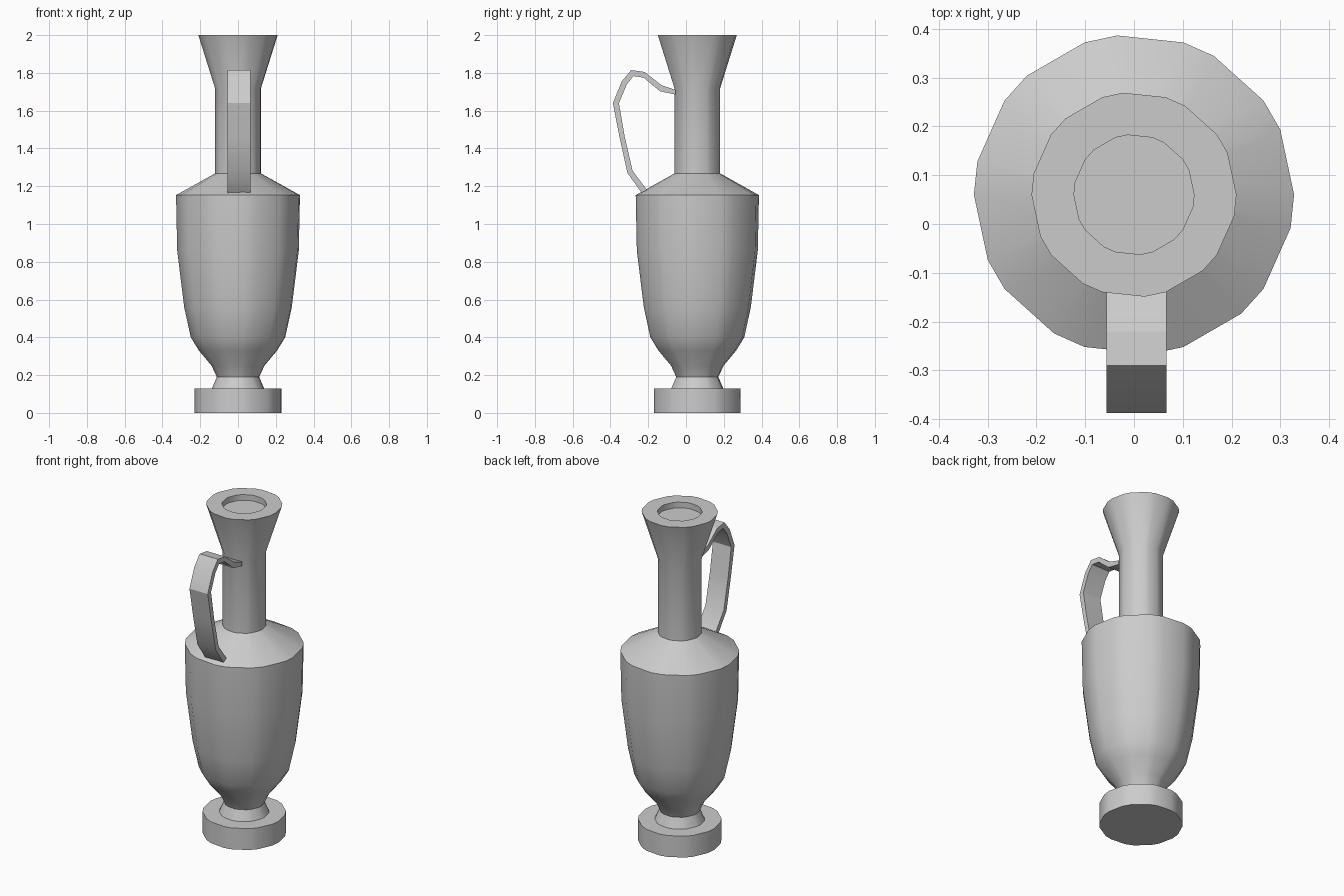
import bpy, bmesh
from math import cos, sin, radians

if "Cube" in bpy.data.objects:
    bpy.data.objects.remove(bpy.data.objects["Cube"])

AXIS_Y = 0.06
# uneven 20-sided ring: steps of 24 and 12 degrees
ANGLES = [radians(36 * k + a) for k in range(10) for a in (0, 24)]


def finish(bm, name):
    bmesh.ops.recalc_face_normals(bm, faces=bm.faces[:])
    mesh = bpy.data.meshes.new(name)
    bm.to_mesh(mesh)
    bm.free()
    obj = bpy.data.objects.new(name, mesh)
    bpy.context.collection.objects.link(obj)
    bpy.ops.object.select_all(action='DESELECT')
    obj.select_set(True)
    bpy.context.view_layer.objects.active = obj
    bpy.ops.object.shade_smooth_by_angle(angle=radians(28))
    return obj


def bridge(bm, a, b):
    n = len(a)
    for i in range(n):
        j = (i + 1) % n
        bm.faces.new((a[i], a[j], b[j], b[i]))


def lathe(name, profile):
    bm = bmesh.new()
    rings = [[bm.verts.new((r * cos(t), AXIS_Y + r * sin(t), z)) for t in ANGLES]
             for r, z in profile]
    for a, b in zip(rings, rings[1:]):
        bridge(bm, a, b)
    bm.faces.new(rings[0])
    bm.faces.new(rings[-1])
    return finish(bm, name)


def strap(name, outer, inner, x0, x1):
    bm = bmesh.new()
    rings = [[bm.verts.new((x, y, z)) for x, (y, z) in
              ((x0, o), (x1, o), (x1, i), (x0, i))] for o, i in zip(outer, inner)]
    for a, b in zip(rings, rings[1:]):
        bridge(bm, a, b)
    bm.faces.new(rings[0])
    bm.faces.new(rings[-1])
    return finish(bm, name)


# foot, body, neck and flared mouth with a shallow recess
lathe("vase_body", [
    (0.23, 0), (0.23, 0.13), (0.138, 0.13), (0.112, 0.19), (0.14, 0.25),
    (0.207, 0.33), (0.25, 0.40), (0.285, 0.56), (0.322, 0.86), (0.328, 1.153),
    (0.121, 1.268), (0.121, 1.717), (0.21, 2.0), (0.123, 2.0), (0.123, 1.965)])

# flat strap handle from neck to shoulder
strap("handle",
      [(-0.055, 1.71), (-0.13, 1.735), (-0.22, 1.805), (-0.29, 1.815), (-0.34, 1.755),
       (-0.387, 1.64), (-0.352, 1.46), (-0.31, 1.27), (-0.235, 1.165)],
      [(-0.055, 1.685), (-0.138, 1.703), (-0.225, 1.775), (-0.278, 1.783), (-0.313, 1.74),
       (-0.355, 1.64), (-0.325, 1.465), (-0.283, 1.282), (-0.205, 1.178)],
      -0.056, 0.067)
